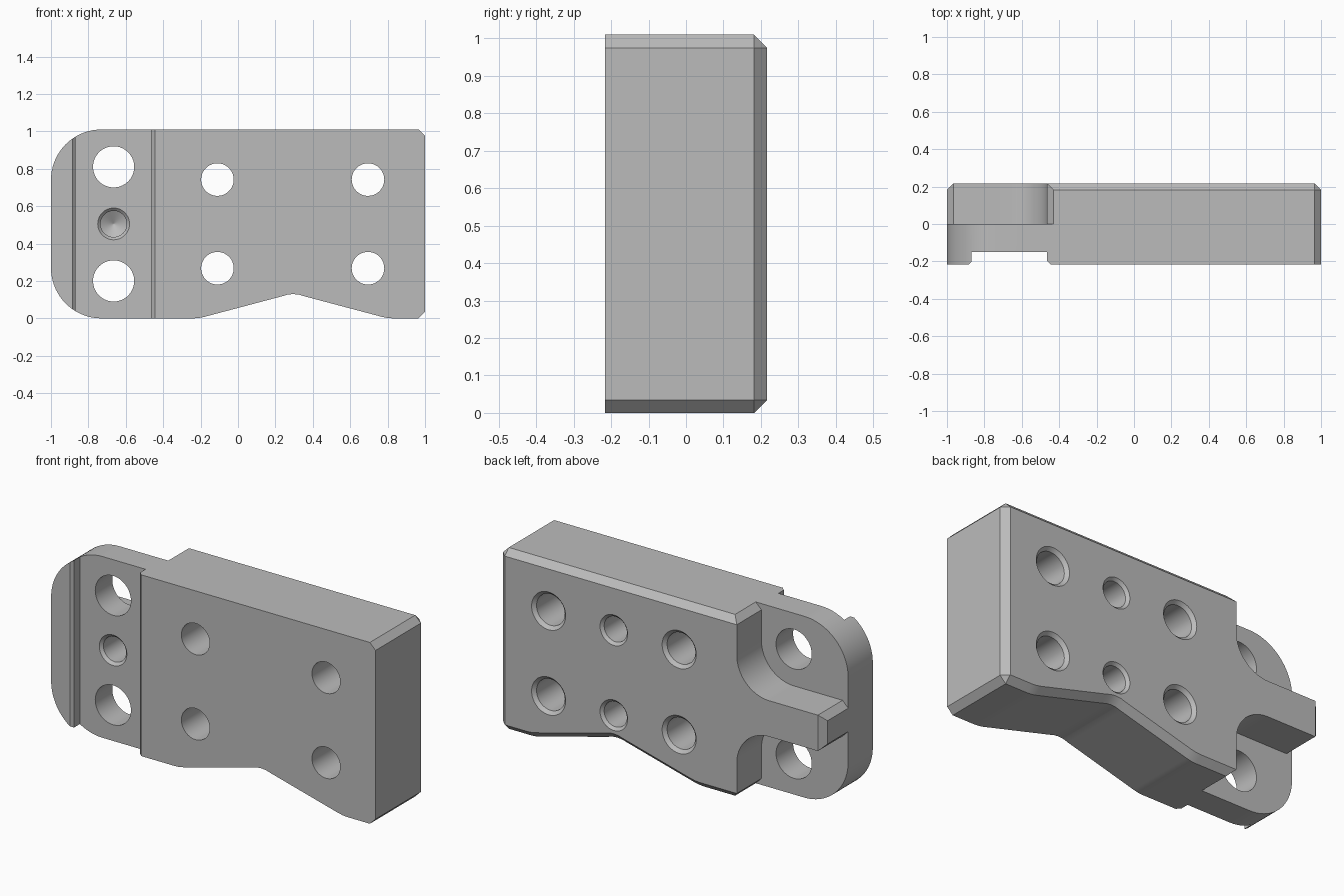
import bpy, bmesh
from math import cos, sin, radians, pi

if "Cube" in bpy.data.objects:
    bpy.data.objects.remove(bpy.data.objects["Cube"])

H, MID, C = 1.01, 0.505, 0.035       # height, centre line, chamfer
FRONT, BACK = -0.217, 0.217
BODY_X, RIB_X, RIB_Z = -0.465, -0.965, 0.605
HOLE_X, HOLE_R = -0.665, 0.11
SEG = 64

grey = bpy.data.materials.new("light grey")
grey.use_nodes = True
COLOUR = (0.5, 0.5, 0.5, 1)
grey.diffuse_color = COLOUR
grey.node_tree.nodes["Principled BSDF"].inputs["Base Color"].default_value = COLOUR


def arc(cx, cz, r, start, end, n=18):
    angles = [radians(start + (end - start) * i / n) for i in range(n + 1)]
    return [(cx + r * cos(a), cz + r * sin(a)) for a in angles]


def flip(points):
    return [(x, H - z) for x, z in reversed(points)]


def add_loft(bm, rings):
    """Join equal rings of 3D points into one closed solid."""
    loops = [[bm.verts.new(p) for p in ring] for ring in rings]
    for a, b in zip(loops, loops[1:]):
        for i in range(len(a)):
            j = (i + 1) % len(a)
            bm.faces.new((a[i], a[j], b[j], b[i]))
    bm.faces.new(loops[0])
    bm.faces.new(reversed(loops[-1]))


def finish(name, bm):
    bmesh.ops.remove_doubles(bm, verts=bm.verts, dist=1e-5)
    bmesh.ops.recalc_face_normals(bm, faces=bm.faces)
    mesh = bpy.data.meshes.new(name)
    bm.to_mesh(mesh)
    bm.free()
    mesh.materials.append(grey)
    obj = bpy.data.objects.new(name, mesh)
    bpy.context.collection.objects.link(obj)
    return obj


def combine(target, tool, operation):
    bpy.context.view_layer.objects.active = target
    mod = target.modifiers.new("combine", "BOOLEAN")
    mod.operation, mod.solver, mod.object = operation, "EXACT", tool
    bpy.ops.object.modifier_apply(modifier=mod.name)
    bpy.data.objects.remove(tool)


def at_y(points, y):
    return [(x, y, z) for x, z in points]


# Shared outline: shallow notch below, cut corners on the right, flat top
notch = [(-0.24, 0), (-0.21, 0.002), (-0.18, 0.008),
         (0.235, 0.118), (0.265, 0.127), (0.295, 0.13)]
notch += [(0.59 - x, z) for x, z in reversed(notch[:-1])]
corner = [(1 - C, 0), (1, C)]
right_side = [(BODY_X + C, 0)] + notch + corner + flip(corner) + [(BODY_X + C, H)]

# Front layer with large rounded left corners
round_top = arc(-0.73, 0.74, 0.27, 90, 180)
plate_outline = right_side + round_top + flip(round_top)
bm = bmesh.new()
add_loft(bm, [at_y(plate_outline, FRONT), at_y(plate_outline, 0)])
bracket = finish("mounting_bracket", bm)

# Back layer: body narrowing through fillets into a central rib
shoulder = [(BODY_X, H - C)] + arc(HOLE_X, 0.805, 0.2, 0, -90)
shoulder += [(RIB_X, RIB_Z), (RIB_X - C, RIB_Z - C)]
back_outline = right_side + shoulder + flip(shoulder)


def chamfered(p):
    x, z = p
    if x < RIB_X - 0.01:
        return RIB_X, RIB_Z if z > MID else H - RIB_Z
    if x < BODY_X + 0.01:
        return x, z
    if x > 0.99:
        return 1 - C, z
    if abs(x - BODY_X - C) < 0.001:
        x = BODY_X
    return x, z + C if z < MID else z - C


bm = bmesh.new()
add_loft(bm, [at_y(back_outline, 0), at_y(back_outline, BACK - C),
              at_y([chamfered(p) for p in back_outline], BACK)])
combine(bracket, finish("back_layer", bm), "UNION")

# Chamfered slot across the front
slot = [(-0.905, -0.237), (-0.87, -0.202), (-0.87, -0.15),
        (BODY_X, -0.15), (BODY_X, -0.197), (-0.425, -0.237)]
bm = bmesh.new()
add_loft(bm, [[(x, y, z) for x, y in slot] for z in (-0.1, H + 0.1)])
combine(bracket, finish("slot_cutter", bm), "DIFFERENCE")


# Holes, each turned from (radius, y) steps
def drill(bm, x, z, steps):
    add_loft(bm, [[(x + r * cos(2 * pi * i / SEG), y, z + r * sin(2 * pi * i / SEG))
                   for i in range(SEG)] for r, y in steps])


bm = bmesh.new()
for z in (0.81, H - 0.81):
    drill(bm, HOLE_X, z, [(HOLE_R, -0.3), (HOLE_R, 0.3)])
for z in (0.742, H - 0.742):
    for x in (-0.11, 0.695):
        drill(bm, x, z, [(0.087, -0.3), (0.087, 0.199), (0.125, 0.237)])
    drill(bm, 0.293, z, [(0.105, 0.237), (0.07, 0.202), (0.07, -0.02), (0.002, -0.06)])
drill(bm, HOLE_X, MID, [(0.115, -0.18), (0.07, -0.135), (0.07, 0.06), (0.002, 0.1)])
combine(bracket, finish("hole_cutter", bm), "DIFFERENCE")

# Smooth curved walls, crisp machined edges
bpy.ops.object.select_all(action="DESELECT")
bracket.select_set(True)
bpy.context.view_layer.objects.active = bracket
bpy.ops.object.shade_smooth_by_angle(angle=radians(12))
weighted = bracket.modifiers.new("flat_faces", "WEIGHTED_NORMAL")
weighted.keep_sharp = True
